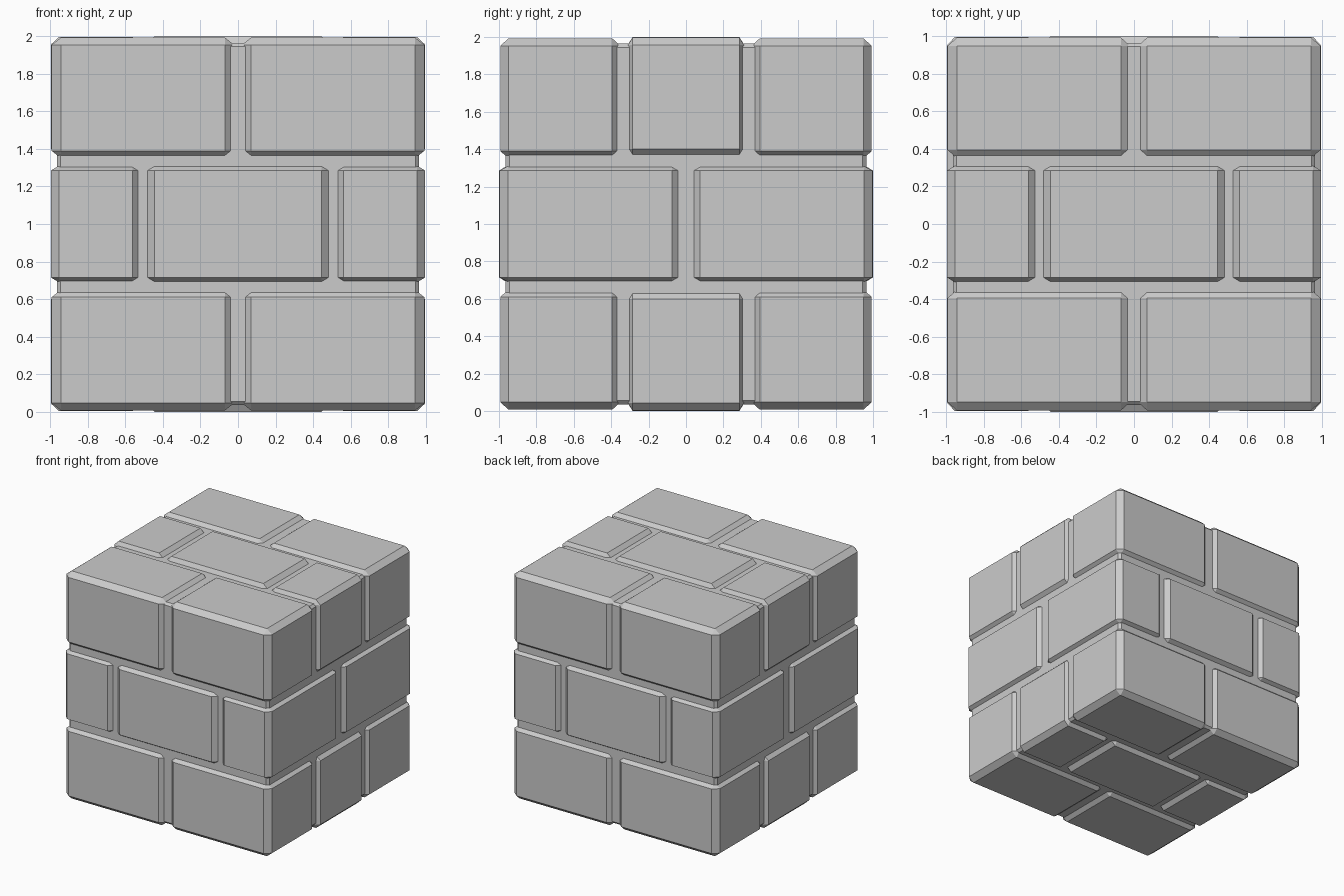
import bpy, bmesh
from mathutils import Vector

if "Cube" in bpy.data.objects:
    bpy.data.objects.remove(bpy.data.objects["Cube"])


def chamfered_box(name, lo, hi, bevel):
    """Box between two corners, with a separate chamfer width per axis."""
    lo, hi, bevel = Vector(lo), Vector(hi), Vector(bevel)
    size = hi - lo
    bm = bmesh.new()
    bmesh.ops.create_cube(bm, size=1)
    bmesh.ops.scale(bm, vec=[s / b for s, b in zip(size, bevel)], verts=bm.verts)
    bmesh.ops.bevel(bm, geom=bm.edges[:], offset=1, offset_type='OFFSET',
                    segments=1, affect='EDGES', clamp_overlap=True)
    bmesh.ops.scale(bm, vec=bevel, verts=bm.verts)
    bmesh.ops.recalc_face_normals(bm, faces=bm.faces)
    mesh = bpy.data.meshes.new(name)
    bm.to_mesh(mesh)
    bm.free()
    ob = bpy.data.objects.new(name, mesh)
    ob.location = (lo + hi) / 2 + Vector((0, 0, 1))
    bpy.context.collection.objects.link(ob)


def mirrored(name, x, y, z, bevel):
    """Repeat a brick across every axis whose range does not straddle zero."""
    def spans(r):
        return [r] if r[0] < 0 else [r, (-r[1], -r[0])]
    for xs in spans(x):
        for ys in spans(y):
            for zs in spans(z):
                chamfered_box(name, (xs[0], ys[0], zs[0]), (xs[1], ys[1], zs[1]), bevel)


# Mortar core showing in the grooves (heights here are relative to the centre)
chamfered_box("mortar_core", (-.965,) * 3, (.965,) * 3, (.02,) * 3)

# Top and bottom courses
mirrored("corner_brick", (.02, .993), (.35, .993), (.35, .993), (.05, .045, .04))
mirrored("cap_center_brick", (-.487, .487), (-.31, .31), (.36, 1), (.042, .025, .04))
mirrored("cap_end_brick", (.52, .995), (-.31, .31), (.36, .997), (.042, .025, .04))

# Middle course
mirrored("middle_center_brick", (-.487, .487), (.4, 1), (-.31, .31), (.042, .04, .025))
mirrored("middle_corner_brick", (.52, .996), (.03, .996), (-.31, .31), (.042, .045, .025))
